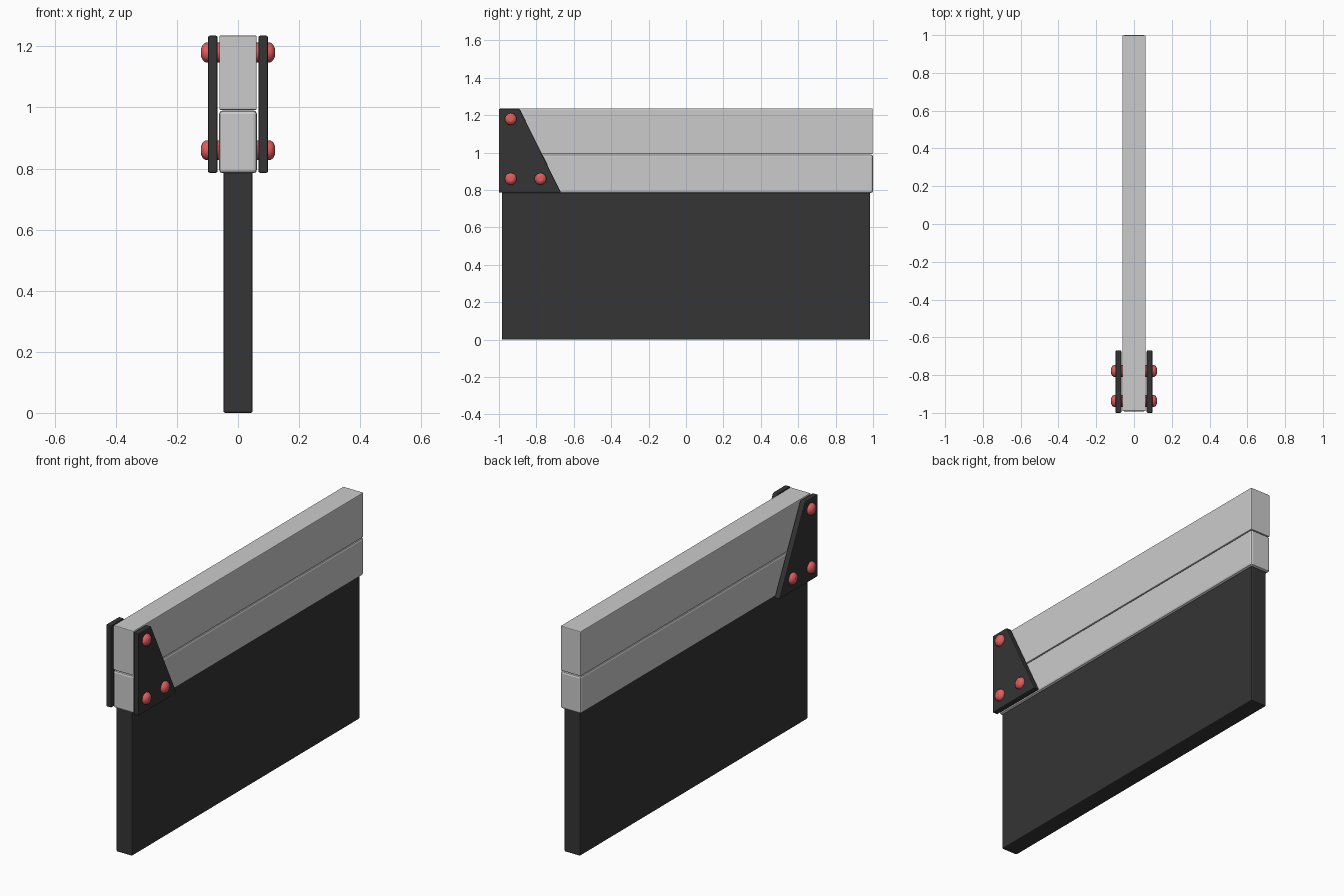
import bpy, bmesh, math
from mathutils import Matrix

if "Cube" in bpy.data.objects:
    bpy.data.objects.remove(bpy.data.objects["Cube"])


def material(name, rgb):
    m = bpy.data.materials.new(name)
    m.diffuse_color = (*rgb, 1)
    m.use_nodes = True
    m.node_tree.nodes["Principled BSDF"].inputs["Base Color"].default_value = m.diffuse_color
    return m


dark = material("dark", (0.035, 0.035, 0.035))
red = material("red", (0.75, 0.11, 0.11))


def finish(name, bm, mat=None, bevel=0, segments=2):
    bmesh.ops.recalc_face_normals(bm, faces=bm.faces)
    mesh = bpy.data.meshes.new(name)
    bm.to_mesh(mesh)
    bm.free()
    ob = bpy.data.objects.new(name, mesh)
    bpy.context.collection.objects.link(ob)
    if mat:
        mesh.materials.append(mat)
    if bevel:
        mod = ob.modifiers.new("Bevel", 'BEVEL')
        mod.width, mod.segments = bevel, segments
        mod.limit_method = 'ANGLE'
    return ob


def box(name, x, y0, y1, z0, z1, mat=None, bevel=0.005):
    bm = bmesh.new()
    bmesh.ops.create_cube(bm, size=1)
    for v in bm.verts:
        v.co = (v.co.x * 2 * x,
                y0 if v.co.y < 0 else y1,
                z0 if v.co.z < 0 else z1)
    return finish(name, bm, mat, bevel)


# Hanging panel and the two stacked beams
box("panel", 0.048, -0.985, 0.985, 0.0, 0.79, dark, 0.006)
box("lower_beam", 0.062, -0.992, 1.0, 0.785, 0.99, None, 0.011)
box("upper_beam", 0.061, -0.99, 0.998, 0.992, 1.236, None, 0.004)

PLATE = [(-1.0, 0.786), (-0.668, 0.786), (-0.89, 1.235), (-1.0, 1.235)]
RIVETS = [(-0.937, 1.18), (-0.937, 0.86), (-0.778, 0.86)]
# Rivet profile: distance from centre plane, radius
RIVET_PROFILE = [(0.055, 0.032), (0.107, 0.032), (0.115, 0.026), (0.121, 0.014)]
SIDES = 12

for label, s in (("right", 1), ("left", -1)):
    # Bracket plate
    bm = bmesh.new()
    face = bm.faces.new([bm.verts.new((s * 0.067, y, z)) for y, z in PLATE])
    ext = bmesh.ops.extrude_face_region(bm, geom=[face])["geom"]
    bmesh.ops.translate(bm, vec=(s * 0.031, 0, 0),
                        verts=[g for g in ext if isinstance(g, bmesh.types.BMVert)])
    # The extruded source face closes the inner side
    finish(label + "_bracket", bm, dark, 0.005)

    # Domed rivets
    for i, (cy, cz) in enumerate(RIVETS):
        bm = bmesh.new()
        rings = [[bm.verts.new((s * x,
                                cy + r * math.cos(2 * math.pi * k / SIDES),
                                cz + r * math.sin(2 * math.pi * k / SIDES)))
                  for k in range(SIDES)] for x, r in RIVET_PROFILE]
        for a, b in zip(rings, rings[1:]):
            for k in range(SIDES):
                n = (k + 1) % SIDES
                bm.faces.new((a[k], a[n], b[n], b[k]))
        bm.faces.new(rings[0])
        bm.faces.new(rings[-1])
        ob = finish(f"{label}_rivet_{i + 1}", bm, red)
        for p in ob.data.polygons:
            p.use_smooth = len(p.vertices) == 4
